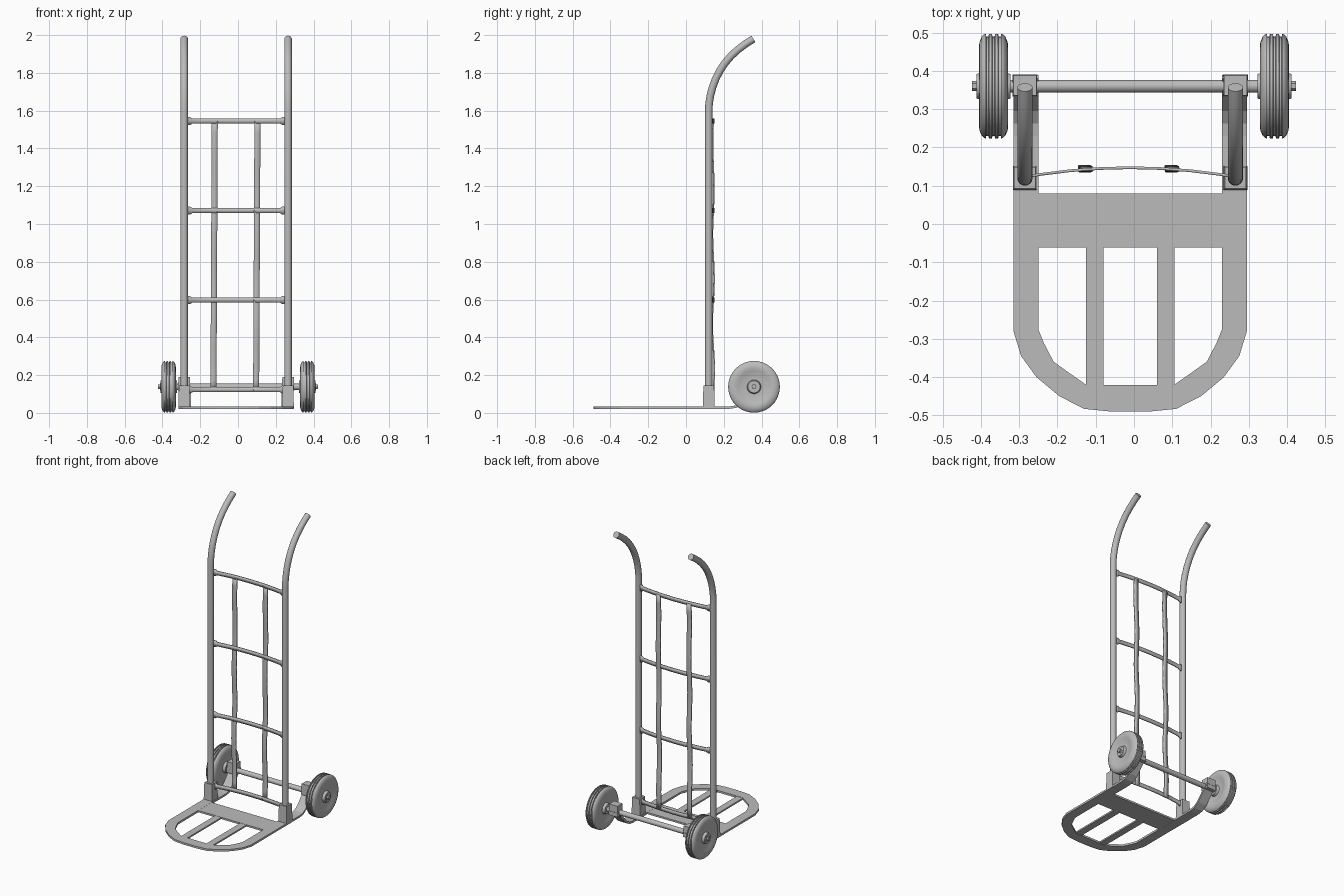
import bpy, bmesh, math
from mathutils import Matrix, Vector

cube = bpy.data.objects.get("Cube")
if cube:
    bpy.data.objects.remove(cube)

grey = bpy.data.materials.new("grey metal")
grey.use_nodes = True
grey.diffuse_color = (0.5, 0.5, 0.5, 1)
grey.node_tree.nodes["Principled BSDF"].inputs["Base Color"].default_value = (0.5, 0.5, 0.5, 1)

MID = -0.01          # centre line of the frame
POST = 0.275         # post distance from the centre line
POST_Y = 0.12
AXLE = Vector((0, 0.36, 0.138))
SIDES = (("left", 1), ("right", -1))


def finish(name, bm, smooth=None):
    bmesh.ops.recalc_face_normals(bm, faces=bm.faces)
    mesh = bpy.data.meshes.new(name)
    bm.to_mesh(mesh)
    bm.free()
    mesh.materials.append(grey)
    ob = bpy.data.objects.new(name, mesh)
    bpy.context.collection.objects.link(ob)
    if smooth:
        bpy.ops.object.select_all(action="DESELECT")
        ob.select_set(True)
        bpy.context.view_layer.objects.active = ob
        bpy.ops.object.shade_smooth_by_angle(angle=math.radians(smooth))
    return ob


def box(name, lo, hi, top=1.0):
    lo, hi = Vector(lo), Vector(hi)
    mid, size = (lo + hi) / 2, hi - lo
    bm = bmesh.new()
    bmesh.ops.create_cube(bm, size=1)
    for v in bm.verts:
        k = top if v.co.z > 0 else 1
        v.co = mid + Vector((v.co.x * size.x * k, v.co.y * size.y * k, v.co.z * size.z))
    return finish(name, bm)


def lathe(name, profile, sides, centre, smooth=35):
    """Spin (x, radius) points about the x axis."""
    bm = bmesh.new()
    rings = []
    for x, r in profile:
        rings.append([bm.verts.new(centre + Vector((x, r * math.cos(a), r * math.sin(a))))
                      for a in (math.tau * i / sides for i in range(sides))])
    for a, b in zip(rings, rings[1:]):
        for i in range(sides):
            j = (i + 1) % sides
            bm.faces.new((a[i], a[j], b[j], b[i]))
    bm.faces.new(rings[0])
    bm.faces.new(rings[-1])
    return finish(name, bm, smooth)


def ribbon(name, pairs, thickness, smooth=None):
    """Strip of quads between paired edge points, given thickness."""
    bm = bmesh.new()
    rows = [[bm.verts.new(p) for p in pair] for pair in pairs]
    for (a, b), (c, d) in zip(rows, rows[1:]):
        bm.faces.new((a, b, d, c))
    ob = finish(name, bm, smooth)
    mod = ob.modifiers.new("thickness", "SOLIDIFY")
    mod.thickness = thickness
    mod.offset = 0
    return ob


def tube(name, points, radius):
    """Sweep a circle along a path that lies in a plane of constant x."""
    bm = bmesh.new()
    n, rings = 16, []
    pts = [Vector(p) for p in points]
    for i, p in enumerate(pts):
        t = (pts[min(i + 1, len(pts) - 1)] - pts[max(i - 1, 0)]).normalized()
        side = Vector((1, 0, 0))
        up = t.cross(side)
        rings.append([bm.verts.new(p + radius * (side * math.cos(math.tau * k / n)
                                                 + up * math.sin(math.tau * k / n)))
                      for k in range(n)])
    for a, b in zip(rings, rings[1:]):
        for k in range(n):
            j = (k + 1) % n
            bm.faces.new((a[k], a[j], b[j], b[k]))
    bm.faces.new(rings[0])
    bm.faces.new(rings[-1])
    return finish(name, bm, 40)


# Toe plate rim with rear arms that rise to the axle: (outer, inner) as (x, y, z)
Z = 0.028
arm = [(0.385, 0.15), (0.34, 0.1), (0.3, 0.055), (0.265, 0.033), (0.23, Z), (0.1, Z)]
half = [((0.305, y, z), (0.24, y, z)) for y, z in arm]
bend = [(0.305, -0.28, 0.24, -0.275), (0.285, -0.345, 0.226, -0.31),
        (0.245, -0.4, 0.2, -0.36), (0.185, -0.45, 0.155, -0.392),
        (0.12, -0.483, 0.115, -0.42), (0.05, -0.49, 0.05, -0.42)]
half += [((ox, oy, Z), (ix, iy, Z)) for ox, oy, ix, iy in bend]


def place(pair, s):
    return [(MID + s * x, y, z) for x, y, z in pair]


ribbon("toe_plate_rim", [place(p, 1) for p in half] + [place(p, -1) for p in reversed(half)], 0.013)

# Toe plate cross strip and bars
box("toe_plate_cross_strip", (MID - 0.242, -0.062, Z - 0.006), (MID + 0.242, 0.08, Z + 0.006))
for name, s in SIDES:
    x = MID + s * 0.093
    box(name + "_toe_plate_bar", (x - 0.023, -0.422, Z - 0.005), (x + 0.023, -0.06, Z + 0.005))

# Posts with bent handles, sockets and axle brackets
bow = [(0.122, 1.635), (0.129, 1.68), (0.141, 1.725), (0.158, 1.77), (0.18, 1.813),
       (0.207, 1.853), (0.239, 1.89), (0.276, 1.924), (0.316, 1.954), (0.357, 1.98)]
for name, s in SIDES:
    x = MID + s * POST
    tube(name + "_post", [(x, POST_Y, z) for z in (0.04, 0.8, 1.59)] + [(x, y, z) for y, z in bow], 0.02)
    box(name + "_socket", (x - 0.031, 0.089, 0.022), (x + 0.031, 0.152, 0.145), 0.9)
    box(name + "_axle_bracket", (x - 0.033, 0.333, 0.118), (x + 0.033, 0.39, 0.19), 0.92)


# Bowed cross rails, flared where they meet the posts
def rail_y(u):
    return 0.147 - 0.022 * u * u


for i in range(4):
    z = 0.123 + 0.474 * i
    pairs = []
    for u in (-1, -0.93, -0.88, -0.6, -0.3, 0, 0.3, 0.6, 0.88, 0.93, 1):
        h = 0.021 if abs(u) > 0.92 else 0.013
        x = MID + u * (POST - 0.012)
        pairs.append([(x, rail_y(u), z - h), (x, rail_y(u), z + h)])
    ribbon("cross_rail_%d" % (i + 1), pairs, 0.007, 40)

# Upright slats, gently waved between the rails
for name, s in SIDES:
    pairs = []
    for k in range(25):
        t = k / 24
        x = MID + s * 0.113 - 0.007 * (1 - t)
        y = 0.144 + 0.006 * math.sin(t * 3 * math.tau) * (1 - 0.5 * t)
        z = 0.115 + 1.43 * t
        pairs.append([(x - 0.016, y, z), (x + 0.016, y, z)])
    ribbon(name + "_slat", pairs, 0.008, 40)

# Axle with end nuts
lathe("axle", [(-0.4, 0.0165), (0.4, 0.0165)], 16, AXLE)
for name, s in SIDES:
    lathe(name + "_axle_nut", [(s * 0.4, 0.024), (s * 0.412, 0.024), (s * 0.412, 0.013), (s * 0.423, 0.013)],
          6, AXLE, 20)

# Wheels: dished discs, rounded shoulders and a grooved tread
R = 0.137
face = [(0.044, 0.015), (0.044, 0.032), (0.027, 0.037), (0.026, 0.055), (0.034, 0.085),
        (0.038, 0.1), (0.037, 0.115), (0.031, 0.129)]
tread = [(0.025, R - 0.002)]
for g in (0.016, 0, -0.016):
    tread += [(g + 0.004, R), (g + 0.003, R - 0.007), (g - 0.003, R - 0.007), (g - 0.004, R)]
tread.append((-0.025, R - 0.002))
wheel = face + tread + [(-x, r) for x, r in reversed(face)]
for name, s in SIDES:
    lathe(name + "_wheel", wheel, 40, AXLE + Vector((s * 0.367, 0, 0)))
